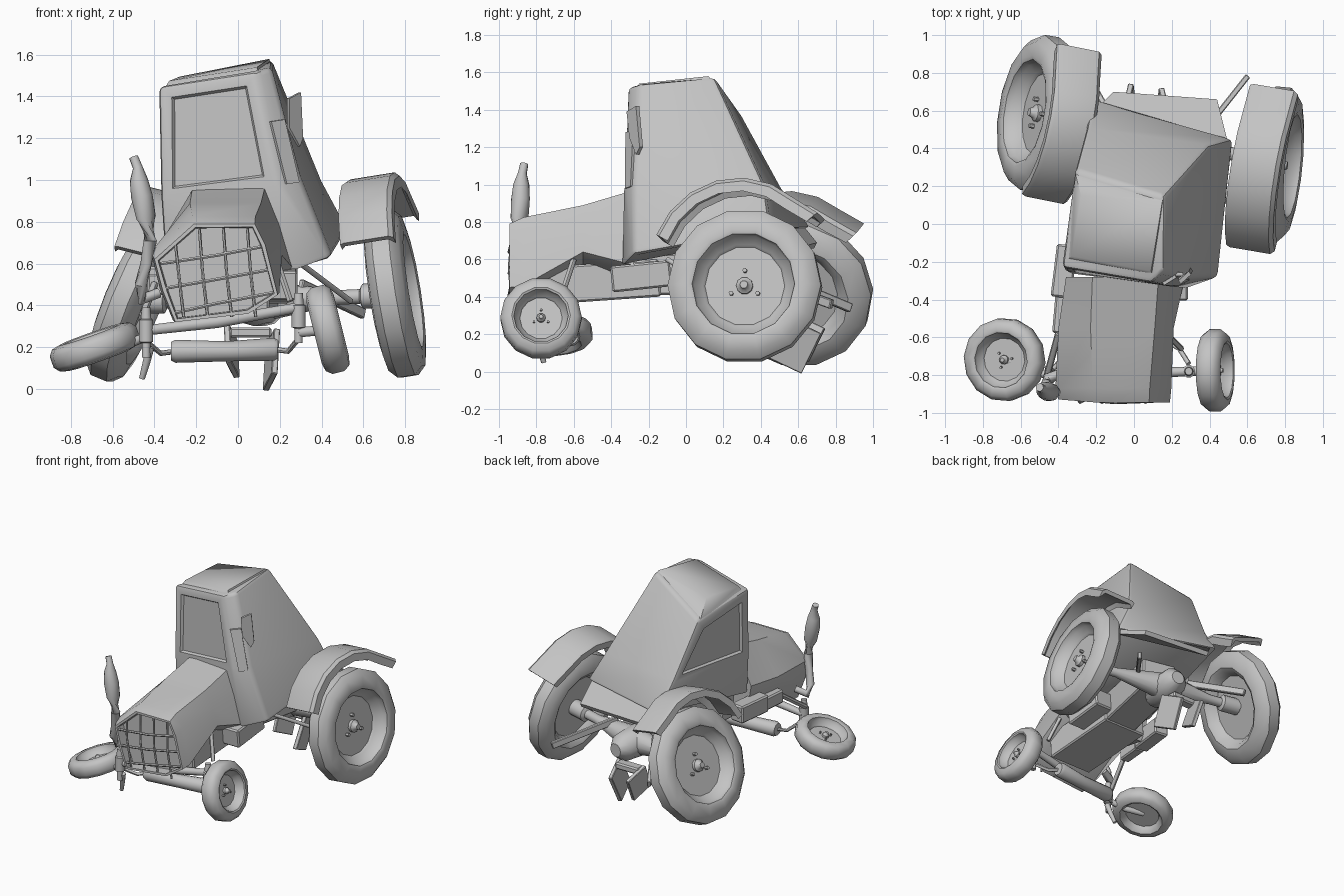
import bpy, bmesh, math
from mathutils import Vector as V, Matrix

cube = bpy.data.objects.get("Cube")
if cube:
    bpy.data.objects.remove(cube, do_unlink=True)

grey = bpy.data.materials.new("plain grey")
grey.use_nodes = True
grey.diffuse_color = (0.55, 0.55, 0.55, 1)
grey.node_tree.nodes["Principled BSDF"].inputs["Base Color"].default_value = grey.diffuse_color


def finish(name, bm, matrix=None, angle=35):
    if matrix:
        bm.transform(matrix)
    bmesh.ops.recalc_face_normals(bm, faces=bm.faces)
    mesh = bpy.data.meshes.new(name)
    bm.to_mesh(mesh)
    bm.free()
    mesh.materials.append(grey)
    ob = bpy.data.objects.new(name, mesh)
    bpy.context.collection.objects.link(ob)
    bpy.ops.object.select_all(action='DESELECT')
    ob.select_set(True)
    bpy.context.view_layer.objects.active = ob
    bpy.ops.object.shade_smooth_by_angle(angle=math.radians(angle))
    return ob


def loft(rings, closed=False):
    bm = bmesh.new()
    loops = [[bm.verts.new(p) for p in ring] for ring in rings]
    pairs = list(zip(loops, loops[1:])) + ([(loops[-1], loops[0])] if closed else [])
    for a, b in pairs:
        for i in range(len(a)):
            j = (i + 1) % len(a)
            bm.faces.new((a[i], a[j], b[j], b[i]))
    if not closed:
        bm.faces.new(loops[0])
        bm.faces.new(loops[-1])
    bmesh.ops.recalc_face_normals(bm, faces=bm.faces)
    return bm


def slab(name, corners, offset):
    return finish(name, loft([corners, [V(c) + V(offset) for c in corners]]))


def tube(name, pts, radii, sides=10):
    pts = [V(p) for p in pts]
    if not isinstance(radii, (list, tuple)):
        radii = [radii] * len(pts)
    rings = []
    for i, (p, r) in enumerate(zip(pts, radii)):
        d = pts[min(i + 1, len(pts) - 1)] - pts[max(i - 1, 0)]
        q = d.to_track_quat('Z', 'Y')
        rings.append([p + q @ V((r * math.cos(k * math.tau / sides),
                                 r * math.sin(k * math.tau / sides), 0)) for k in range(sides)])
    return finish(name, loft(rings), angle=45)


def box(name, centre, size, rot=(0, 0, 0), bevel=0.01):
    bm = bmesh.new()
    bmesh.ops.create_cube(bm, size=1)
    bm.transform(Matrix.Diagonal((*size, 1)))
    bmesh.ops.bevel(bm, geom=bm.edges[:], offset=bevel, segments=1, affect='EDGES')
    turn = [Matrix.Rotation(math.radians(a), 4, ax) for a, ax in zip(rot, 'XYZ')]
    return finish(name, bm, Matrix.Translation(centre) @ turn[2] @ turn[1] @ turn[0])


def frame(centre, axis):
    # local x runs out along the axle, local z points up the wheel
    n = V(axis).normalized()
    f = V((0, 0, 1)).cross(n).normalized()
    return Matrix.Translation(centre) @ Matrix((n, f, n.cross(f))).transposed().to_4x4()


def wheel(name, centre, axis, R, W, sides=14):
    profile = [(0.01, 0.02), (.52, .02), (.55, .1), (.65, .27), (.67, .46), (.72, .5), (.9, .43),
               (1, .22), (1, -.22), (.9, -.43), (.72, -.5), (.64, -.4), (.56, -.15), (0.01, -.15)]
    m = frame(centre, axis)
    rings = []
    for k in range(sides):
        a = k * math.tau / sides
        rings.append([(w * W, r * R * math.cos(a), r * R * math.sin(a)) for r, w in profile])
    finish(name + "_wheel", loft(rings, True), m, 40)
    tube(name + "_hub", [m @ V((x * W, 0, 0)) for x in (0, .14, .2, .32)],
         [R * .11, R * .11, R * .07, R * .05])
    for k in range(3):
        a = math.pi / 2 + k * math.tau / 3
        y, z = .2 * R * math.cos(a), .2 * R * math.sin(a)
        tube(name + "_bolt", [m @ V((0, y, z)), m @ V((.16 * W, y, z))], R * .03, 6)
    return m


def fender(name, m, R=.55, W=.27):
    # curved guard with a flared rear end
    rings = []
    for k in range(8):
        a = math.radians(151 - k * 15.7)
        r = R * (0.92 + .08 * math.sin(math.pi * k / 7)) + (.045 if k == 7 else 0)
        section = [(-W / 2, r - .06), (-W / 2, r - .01), (-W * .42, r), (W * .42, r),
                   (W / 2, r - .02), (W / 2, r - .075), (W * .46, r - .06), (W * .4, r - .03),
                   (-W * .42, r - .03)]
        rings.append([(x, q * math.cos(a), q * math.sin(a)) for x, q in section])
    finish(name, loft(rings), m, 30)


# wheels and rear fenders
wheel("rear_left", (.752, .315, .457), (1, -.1, .16), .412, .19)
wheel("rear_right", (-.5, .585, .425), (-1, .16, .42), .415, .19)
wheel("front_left", (.43, -.775, .285), (1, 0, .25), .218, .135)
wheel("front_right", (-.685, -.718, .2), (-.33, -.05, .94), .22, .13)
fender("left_fender", frame((.727, .297, .468), (1, -.17, .16)), .56, .26)
# the guard's own front must face forward on this side, so turn the frame half round
flip = Matrix.Rotation(math.pi, 4, 'Z')
fender("right_fender", frame((-.445, .555, .427), (-1, .2, .25)) @ flip, .53, .25)

# cab: corners run front right, front left, door post, rear left, rear right
cab = loft([
    [(-.35, -.26, .62), (.28, -.34, .56), (.45, -.28, .63), (.53, .45, .76), (-.22, .67, .77)],
    [(-.37, -.25, .92), (.19, -.33, .99), (.295, -.28, 1.02), (.4, .415, 1.0), (-.25, .51, .98)],
    [(-.38, -.23, 1.45), (.09, -.31, 1.52), (.16, -.25, 1.54), (.16, .15, 1.58), (-.31, .29, 1.38)]])
sharp = [e for e in cab.edges if e.calc_face_angle(0) > .5]
bmesh.ops.bevel(cab, geom=sharp, offset=.025, segments=2, affect='EDGES', profile=.5)
bmesh.ops.recalc_face_normals(cab, faces=cab.faces)
for look, margin in ((V((0, -1, 0)), .05), (V((-1, 0, 0)), .075)):
    pane = max((f for f in cab.faces if f.calc_center_median().z > 1.05),
               key=lambda f: f.normal.dot(look) * f.calc_area())
    bmesh.ops.inset_individual(cab, faces=[pane], thickness=margin)
    bmesh.ops.inset_individual(cab, faces=[pane], thickness=.015, depth=-.018)
finish("cab", cab)
# crowned roof panel
finish("roof_cap", loft([[(-.355, -.19, 1.43), (.1, -.27, 1.51), (.155, .135, 1.56), (-.31, .265, 1.38)],
                         [(-.33, -.17, 1.475), (.09, -.25, 1.54), (.15, .12, 1.58), (-.28, .15, 1.495)]]), angle=60)
slab("rear_skirt", [(.5, .42, .77), (-.19, .62, .79), (-.11, .7, .69), (.44, .66, .68)], (0, -.015, -.03))

# hood with a recessed grille opening
nose = [(-.4, .62), (-.21, .79), (.08, .79), (.13, .69), (.19, .45), (.05, .36), (-.3, .32), (-.36, .47)]
middle = [(-.4, .65), (-.23, .89), (.11, .89), (.17, .76), (.21, .64), (.1, .56), (-.3, .5), (-.38, .55)]
back = [(-.36, .67), (-.22, .95), (.13, .97), (.2, .8), (.27, .57), (.1, .45), (-.3, .45), (-.34, .55)]
hood = loft([[(x, -.945 - .08 * min(x + .2, 0), z) for x, z in nose],
             [(x * 1.04, -.87, z + (.035 if z > .6 else .01)) for x, z in nose],
             [(x, -.55, z) for x, z in middle], [(x, -.28, z) for x, z in back]])
front = min(hood.faces, key=lambda f: f.calc_center_median().y)
bmesh.ops.inset_individual(hood, faces=[front], thickness=.018)
bmesh.ops.inset_individual(hood, faces=[front], thickness=.005, depth=-.07)
finish("hood", hood, angle=40)
for k, (l, r) in enumerate([(-.37, .11), (-.36, .145), (-.32, .165)]):
    zl, zr = .6 - .12 * k, .68 - .11 * k
    tube("grille_crossbar", [(l, -.92, zl), (-.1, -.945, (zl + zr) / 2), (r, -.935, zr)], .009, 6)
for k in range(4):
    x = -.3 + .115 * k
    tube("grille_upright", [(x, -.925, .7 + .07 * min(k, 1)), (x + .015, -.945, .56), (x + .04, -.93, .345)], .008, 6)

# engine, side boxes and belly
box("engine", (-.03, -.45, .48), (.36, .62, .2), (4, 0, 0))
box("transmission", (.06, .12, .52), (.26, .65, .22), (0, 0, -12))
box("left_step_box", (.185, -.24, .51), (.2, .32, .14), (6, 0, 0))
box("right_step_box", (-.37, -.25, .52), (.11, .28, .13), (0, 0, -7))
box("right_front_box", (-.385, -.48, .5), (.08, .2, .1), (0, 0, -5))

# rear axle and hitch
hub_l, hub_r, mid = V((.74, .32, .45)), V((-.48, .58, .42)), V((.1, .47, .42))
for name, hub in (("left", hub_l), ("right", hub_r)):
    side = [hub, hub.lerp(mid, .22), hub.lerp(mid, .24), hub.lerp(mid, .4), hub.lerp(mid, .85), mid]
    tube(name + "_rear_axle", side, [.06, .06, .035, .035, .085, .1], 12)
tube("differential", [(.05, .3, .42), (.08, .4, .42), (.13, .6, .4), (.14, .66, .4)], [.08, .12, .1, .05], 12)
for name, a, b in (("left", (.3, .4, .5), (.6, .78, .36)), ("right", (-.08, .5, .5), (-.3, .88, .34))):
    a, b = V(a), V(b)
    d = (b - a).to_track_quat('X', 'Z').to_euler()
    box(name + "_lift_arm", (a + b) / 2, ((b - a).length, .03, .05), [math.degrees(t) for t in d], .005)
box("left_hitch_plate", (.16, .58, .14), (.03, .2, .24), (-25, 8, 10), .004)
box("right_hitch_plate", (-.03, .62, .18), (.03, .18, .2), (-25, -8, -10), .004)
box("hitch_bridge", (.06, .6, .27), (.2, .08, .05))
tube("left_brace", [(.3, -.1, .6), (.54, .2, .42)], .014, 8)

# front axle, steering and struts
tube("front_axle", [(-.44, -.8, .28), (-.1, -.8, .32), (.29, -.78, .39)], [.025, .03, .025])
tube("front_weight", [(-.32, -.66, .18), (-.3, -.66, .18), (-.05, -.64, .18), (.17, -.62, .19), (.19, -.62, .19)],
     [.045, .055, .048, .055, .045], 12)
for name, x, y, z in (("left", .29, -.78, .34), ("right", -.44, -.81, .27)):
    tube(name + "_kingpin", [(x, y, z + s) for s in (-.12, -.05, -.045, .06, .065, .12)],
         [.02, .02, .034, .034, .025, .02])
tube("left_spindle", [(.29, -.78, .27), (.43, -.775, .285)], .025)
tube("right_spindle", [(-.44, -.81, .25), (-.56, -.76, .2), (-.69, -.715, .19)], .022)
tube("right_steering_arm", [(-.42, -.8, .2), (-.44, -.78, .12), (-.46, -.76, .05)], [.02, .018, .014], 8)
tube("left_tie_rod", [(.29, -.74, .24), (.24, -.66, .18), (.17, -.62, .19)], .013, 8)
tube("right_tie_rod", [(-.43, -.77, .22), (-.37, -.7, .17), (-.3, -.66, .18)], .013, 8)
tube("left_strut", [(.19, -.6, .6), (.25, -.66, .42)], .015, 8)
tube("right_strut", [(-.4, -.58, .5), (-.46, -.8, .34)], .018, 8)

# exhaust
tube("exhaust", [(-.38, -.79, .46), (-.46, -.82, .43), (-.465, -.85, .5), (-.44, -.87, .6), (-.42, -.89, .71),
                 (-.44, -.89, .82), (-.46, -.885, .92), (-.475, -.88, 1.0), (-.48, -.875, 1.06), (-.5, -.865, 1.11)],
     [.025, .03, .03, .028, .032, .048, .052, .044, .024, .022])

# mirror and door strip
slab("mirror", [(.235, -.3, 1.39), (.29, -.25, 1.42), (.3, -.23, 1.2), (.285, -.25, 1.16), (.235, -.285, 1.25)],
     (.012, -.018, 0))
tube("mirror_arm", [(.17, -.27, 1.26), (.26, -.265, 1.26)], .012, 8)
slab("door_strip", [(.15, -.31, 1.28), (.215, -.27, 1.29), (.285, -.283, .99), (.225, -.313, .98)],
     (.01, -.014, 0))
